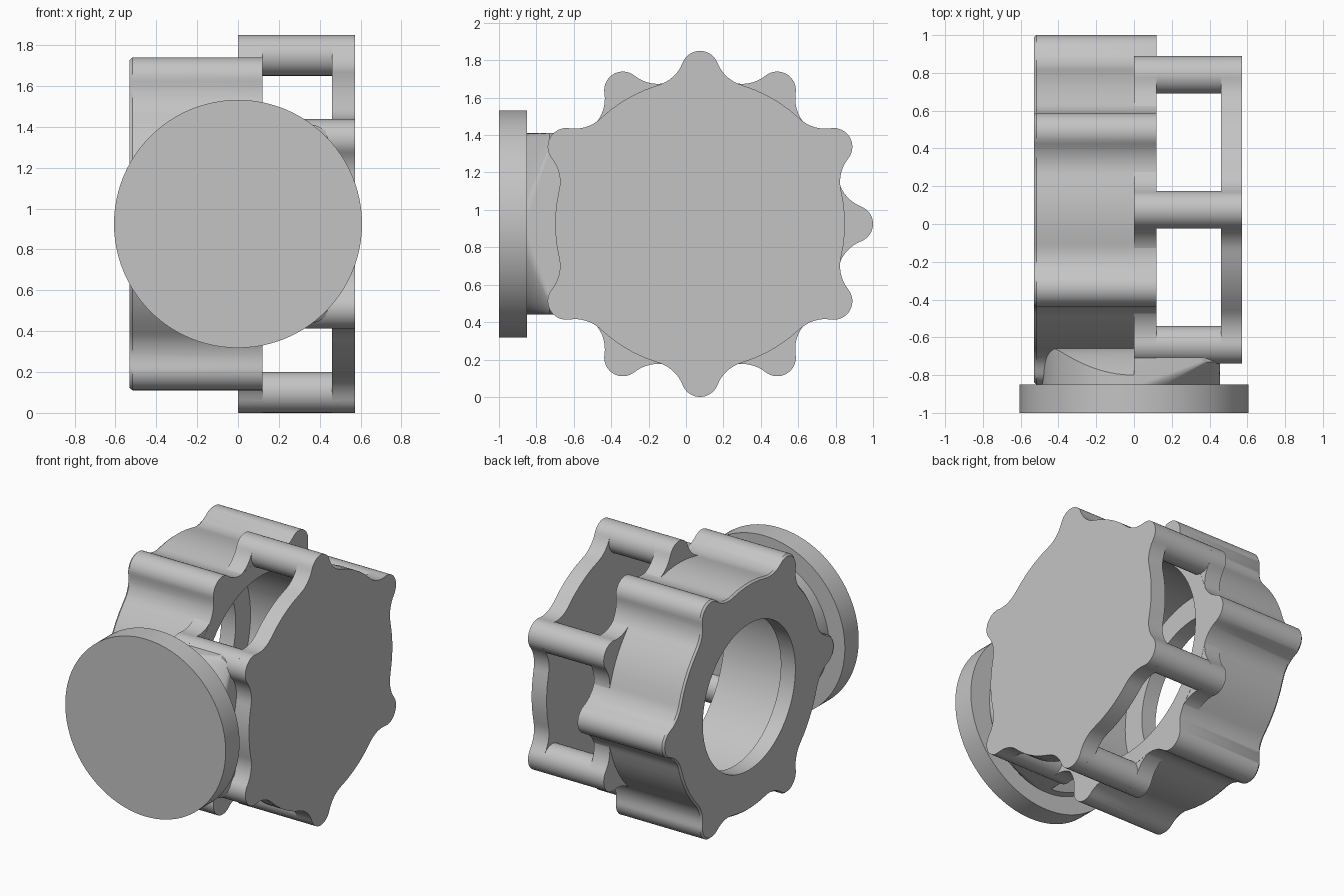
import bpy, bmesh
from math import sin, cos, acos, atan2, pi, hypot, radians

cube = bpy.data.objects.get("Cube")
if cube:
    bpy.data.objects.remove(cube)

grey = bpy.data.materials.new("plain_grey")
grey.use_nodes = True
grey.diffuse_color = (0.55, 0.55, 0.55, 1)
grey.node_tree.nodes["Principled BSDF"].inputs["Base Color"].default_value = (0.55, 0.55, 0.55, 1)

# Centre of the wheel axis, which runs along x
CY, CZ = 0.075, 0.925
BODY, LOBE_AT, LOBE, FILLET = 0.775, 0.825, 0.1, 0.2


def loft(name, loops, cyclic=False):
    """Skin a row of equal-length closed loops; cap the ends unless cyclic."""
    bm = bmesh.new()
    rows = [[bm.verts.new(p) for p in loop] for loop in loops]
    pairs = list(zip(rows, rows[1:]))
    if cyclic:
        pairs.append((rows[-1], rows[0]))
    else:
        bm.faces.new(rows[0])
        bm.faces.new(rows[-1])
    for a, b in pairs:
        for i in range(len(a)):
            j = (i + 1) % len(a)
            bm.faces.new((a[i], a[j], b[j], b[i]))
    bmesh.ops.remove_doubles(bm, verts=bm.verts, dist=1e-5)
    bmesh.ops.recalc_face_normals(bm, faces=bm.faces)
    mesh = bpy.data.meshes.new(name)
    bm.to_mesh(mesh)
    bm.free()
    mesh.materials.append(grey)
    obj = bpy.data.objects.new(name, mesh)
    bpy.context.collection.objects.link(obj)
    bpy.ops.object.select_all(action='DESELECT')
    obj.select_set(True)
    bpy.context.view_layer.objects.active = obj
    bpy.ops.object.shade_smooth_by_angle(angle=radians(30))
    return obj


def arc(cx, cy, r, a, b, n):
    return [(cx + r * cos(a + (b - a) * i / n), cy + r * sin(a + (b - a) * i / n))
            for i in range(n + 1)]


def turn(points, a):
    return [(u * cos(a) - v * sin(a), u * sin(a) + v * cos(a)) for u, v in points]


def at_x(x, points, scale=1):
    return [(x, CY + u * scale, CZ + v * scale) for u, v in points]


# One rounded lobe blended into the body circle, pointing along +u
far = BODY + FILLET
blend = acos((far ** 2 + LOBE_AT ** 2 - (LOBE + FILLET) ** 2) / (2 * far * LOBE_AT))
fu, fv = far * cos(blend), far * sin(blend)
lean = atan2(fv, fu - LOBE_AT)
upper = arc(fu, fv, FILLET, pi + lean, pi + blend, 8)
lower = [(u, -v) for u, v in reversed(upper)]
lobe = lower + arc(LOBE_AT, 0, LOBE, -lean, lean, 16)[1:-1] + upper


def lobed_outline(start):
    pts = []
    for k in range(6):
        a = start + k * pi / 3
        pts += turn(lobe, a)
        pts += turn(arc(0, 0, BODY, blend, pi / 3 - blend, 5)[1:-1], a)
    return pts


def circle_like(points, r):
    return [(u * r / hypot(u, v), v * r / hypot(u, v)) for u, v in points]


# Hollow lobed ring with a narrower opening in its outer wall
rim = lobed_outline(0)
hole, cavity = circle_like(rim, 0.5), circle_like(rim, 0.66)
loft("lobed_ring", [
    at_x(-0.53, hole), at_x(-0.53, rim, 0.986), at_x(-0.517, rim), at_x(0.12, rim),
    at_x(0.12, cavity), at_x(-0.42, cavity), at_x(-0.42, hole)], cyclic=True)

# Lobed end plate, turned half a step from the ring
plate = lobed_outline(pi / 6)
loft("end_plate", [at_x(0.46, plate), at_x(0.573, plate)])

# Posts joining plate and ring, each with a flared foot
for k in range(6):
    a = pi / 6 + k * pi / 3
    post = turn(arc(LOBE_AT, 0, LOBE, 0, 2 * pi, 32)[:-1], a)
    loft(f"post_{k + 1}", [at_x(0.06, post), at_x(0.5, post)])
    foot = turn(lobe + arc(0, 0, 0.7, blend, -blend, 8), a)
    loft(f"post_foot_{k + 1}", [at_x(0.0, foot), at_x(0.119, foot)])

# Round front disc
disc = arc(0, CZ, 0.607, 0, 2 * pi, 96)[:-1]
loft("front_disc", [[(x, y, z) for x, z in disc] for y in (-1, -0.85)])

# Neck, plate side: round at the disc, changing to a rounded square
W, H, C = 0.455, 0.485, 0.1
quarter = [i * pi / 40 for i in range(21)]
round_end = [(W * cos(t), H * sin(t)) for t in quarter]
square_end = [(W - C + C * cos(t), H - C + C * sin(t)) for t in quarter]


def half_loop(y, points):
    full = [(x, -z) for x, z in reversed(points)] + points
    full = [(0, -H)] + full + [(0, H)]
    return [(x, y, CZ + z) for x, z in full]


loft("neck_square_side", [half_loop(-0.855, round_end), half_loop(-0.73, square_end),
                          half_loop(-0.62, square_end)])

# Neck, ring side: half cylinder shaped back to meet the ring
sections = []
for i in range(49):
    t = pi / 2 + pi * i / 48
    x, z = H * cos(t) - 0.001, H * sin(t)
    over = (abs(z) - 0.24) / (H - 0.24)
    back = -0.62 if over < 0 else -0.66 - 0.14 * over ** 1.4
    sections.append([(x, -0.855, CZ + z), (x, back, CZ + z),
                     (0.01, back, CZ + z), (0.01, -0.855, CZ + z)])
loft("neck_round_side", sections)
